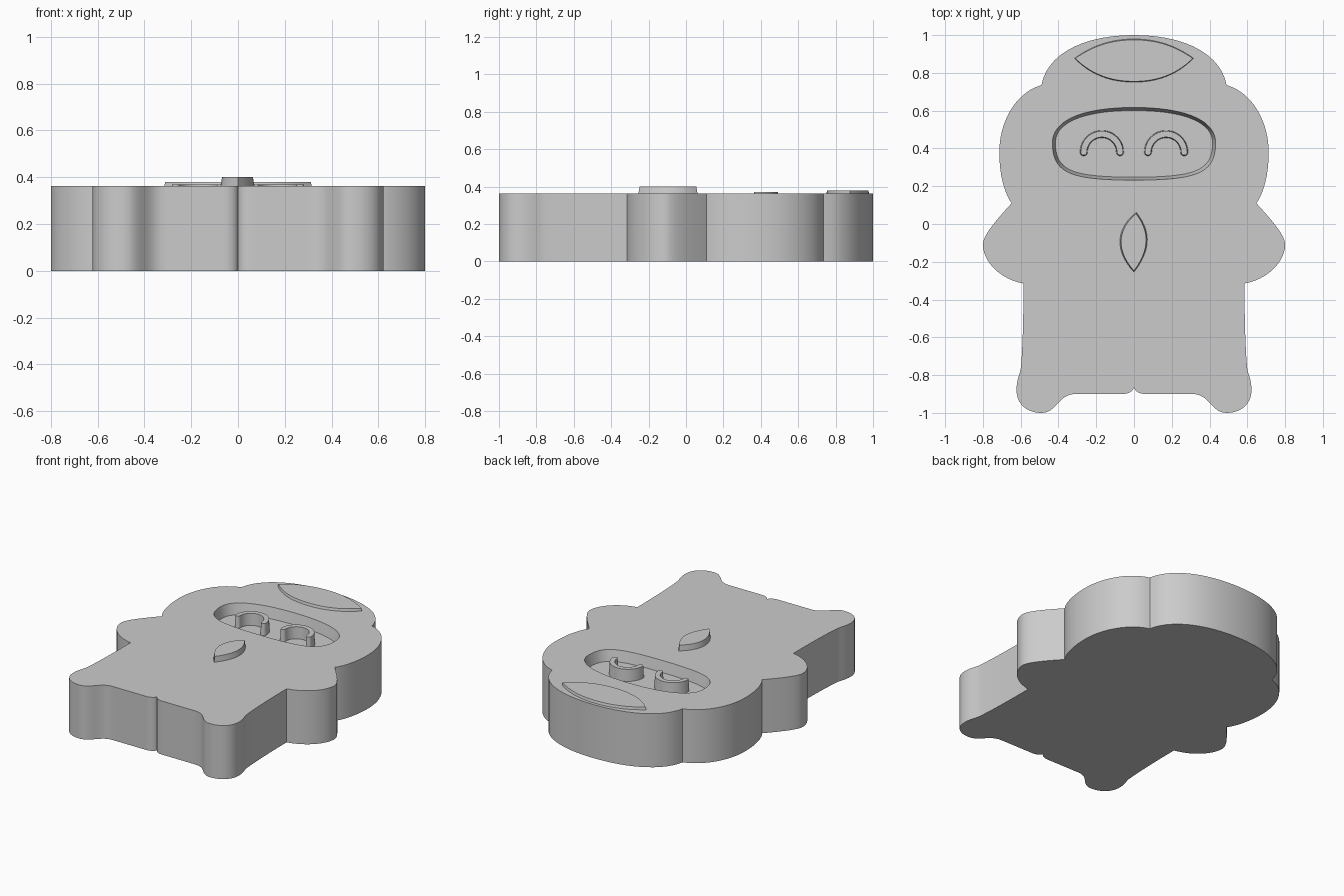
import bpy, bmesh, math
from mathutils import Vector
from mathutils.geometry import interpolate_bezier

if "Cube" in bpy.data.objects:
    bpy.data.objects.remove(bpy.data.objects["Cube"])

TOP = 0.363      # top of the slab
FLOOR = 0.29     # floor of the face recess

grey = bpy.data.materials.new("plain grey")
grey.use_nodes = True
grey.diffuse_color = (0.6, 0.6, 0.6, 1)
grey.node_tree.nodes["Principled BSDF"].inputs["Base Color"].default_value = (0.6, 0.6, 0.6, 1)


def curve(points, steps=14):
    """Sample a chain of cubic segments: anchor, handle, handle, anchor, ..."""
    pts = [Vector((x, y, 0)) for x, y in points]
    out = [pts[0]]
    for i in range(0, len(pts) - 1, 3):
        out += interpolate_bezier(*pts[i:i + 4], steps)[1:]
    return [(p.x, p.y) for p in out]


def mirrored(half):
    """Close a half outline that starts and ends on x = 0."""
    return half + [(-x, y) for x, y in half[-2:0:-1]]


def shrunk(loop, d):
    """Pull a loop inward by about d on every side."""
    xs, ys = zip(*loop)
    cx, cy = (min(xs) + max(xs)) / 2, (min(ys) + max(ys)) / 2
    sx = 1 - 2 * d / (max(xs) - min(xs))
    sy = 1 - 2 * d / (max(ys) - min(ys))
    return [(cx + (x - cx) * sx, cy + (y - cy) * sy) for x, y in loop]


def prism(name, low, high, z0, z1):
    """Solid between two matching loops."""
    bm = bmesh.new()
    a = [bm.verts.new((x, y, z0)) for x, y in low]
    b = [bm.verts.new((x, y, z1)) for x, y in high]
    bm.faces.new(a)
    bm.faces.new(b)
    for i in range(len(a)):
        j = (i + 1) % len(a)
        bm.faces.new((a[i], a[j], b[j], b[i]))
    bmesh.ops.recalc_face_normals(bm, faces=bm.faces)
    mesh = bpy.data.meshes.new(name)
    bm.to_mesh(mesh)
    bm.free()
    mesh.materials.append(grey)
    obj = bpy.data.objects.new(name, mesh)
    bpy.context.collection.objects.link(obj)
    return obj


def smooth(obj):
    bpy.ops.object.select_all(action='DESELECT')
    obj.select_set(True)
    bpy.context.view_layer.objects.active = obj
    bpy.ops.object.shade_smooth_by_angle(angle=math.radians(30))


# Body slab: crown, cheek, arm, side, foot and the notch between the feet
outline = mirrored(curve([
    (0, 1), (0.27, 1), (0.46, 0.9), (0.49, 0.735),
    (0.62, 0.7), (0.713, 0.55), (0.713, 0.38),
    (0.713, 0.27), (0.69, 0.17), (0.648, 0.11),
    (0.73, 0.02), (0.8, -0.06), (0.8, -0.11),
    (0.8, -0.19), (0.72, -0.29), (0.585, -0.315),
    (0.585, -0.5), (0.59, -0.68), (0.6, -0.77),
    (0.61, -0.81), (0.622, -0.83), (0.622, -0.88),
    (0.622, -0.95), (0.57, -1), (0.49, -1),
    (0.41, -1), (0.4, -0.9), (0.31, -0.9),
    (0.23, -0.9), (0.14, -0.9), (0.06, -0.9),
    (0.03, -0.9), (0.005, -0.885), (0, -0.865)]))
body = prism("body", outline, outline, 0, TOP)

# Face recess with sloping walls
rim = mirrored(curve([
    (0, 0.617), (0.26, 0.617), (0.432, 0.555), (0.432, 0.43),
    (0.432, 0.27), (0.34, 0.232), (0, 0.232)], 24))
cutter = prism("face_cutter", shrunk(rim, 0.016), rim, FLOOR, TOP)
for v in cutter.data.vertices:      # carry the slope on past the surface
    if v.co.z > TOP - 0.01:
        v.co.z += 0.001
cutter.hide_render = True
cut = body.modifiers.new("face recess", 'BOOLEAN')
cut.operation = 'DIFFERENCE'
cut.solver = 'EXACT'
cut.object = cutter
bpy.context.view_layer.objects.active = body
bpy.ops.object.modifier_apply(modifier=cut.name)
bpy.data.objects.remove(cutter)


# Smiling eyes: arched strokes with round ends
def arch(cx, cy, r, w, steps=24):
    outer, inner = [], []
    for i in range(steps + 1):
        a = math.pi * i / steps
        outer.append((cx + (r + w) * math.cos(a), cy + (r + w) * math.sin(a)))
        inner.append((cx + (r - w) * math.cos(a), cy + (r - w) * math.sin(a)))

    def cap(x):
        turn = [math.pi * (1 + k / 8) for k in range(1, 8)]
        return [(x + w * math.cos(a), cy + w * math.sin(a)) for a in turn]
    return outer + cap(cx - r) + inner[::-1] + cap(cx + r)


parts = [body]
for side, x in (("left", 0.17), ("right", -0.17)):
    parts.append(prism(side + "_eye", arch(x, 0.38, 0.096, 0.02),
                       arch(x, 0.38, 0.096, 0.016), FLOOR - 0.002, 0.37))

# Forehead leaf
brow = mirrored(curve([(0, 0.98), (0.13, 0.98), (0.23, 0.94), (0.316, 0.877),
                       (0.24, 0.8), (0.14, 0.75), (0, 0.75)]))
parts.append(prism("forehead_leaf", brow, shrunk(brow, 0.005), TOP - 0.003, 0.38))

# Chest leaf
leaf = curve([(0.012, 0.062), (0.095, -0.04), (0.09, -0.14), (0, -0.255),
              (-0.1, -0.15), (-0.105, -0.03), (0.012, 0.062)])[:-1]
parts.append(prism("chest_leaf", leaf, shrunk(leaf, 0.007), TOP - 0.003, 0.4))

for part in parts:
    smooth(part)
